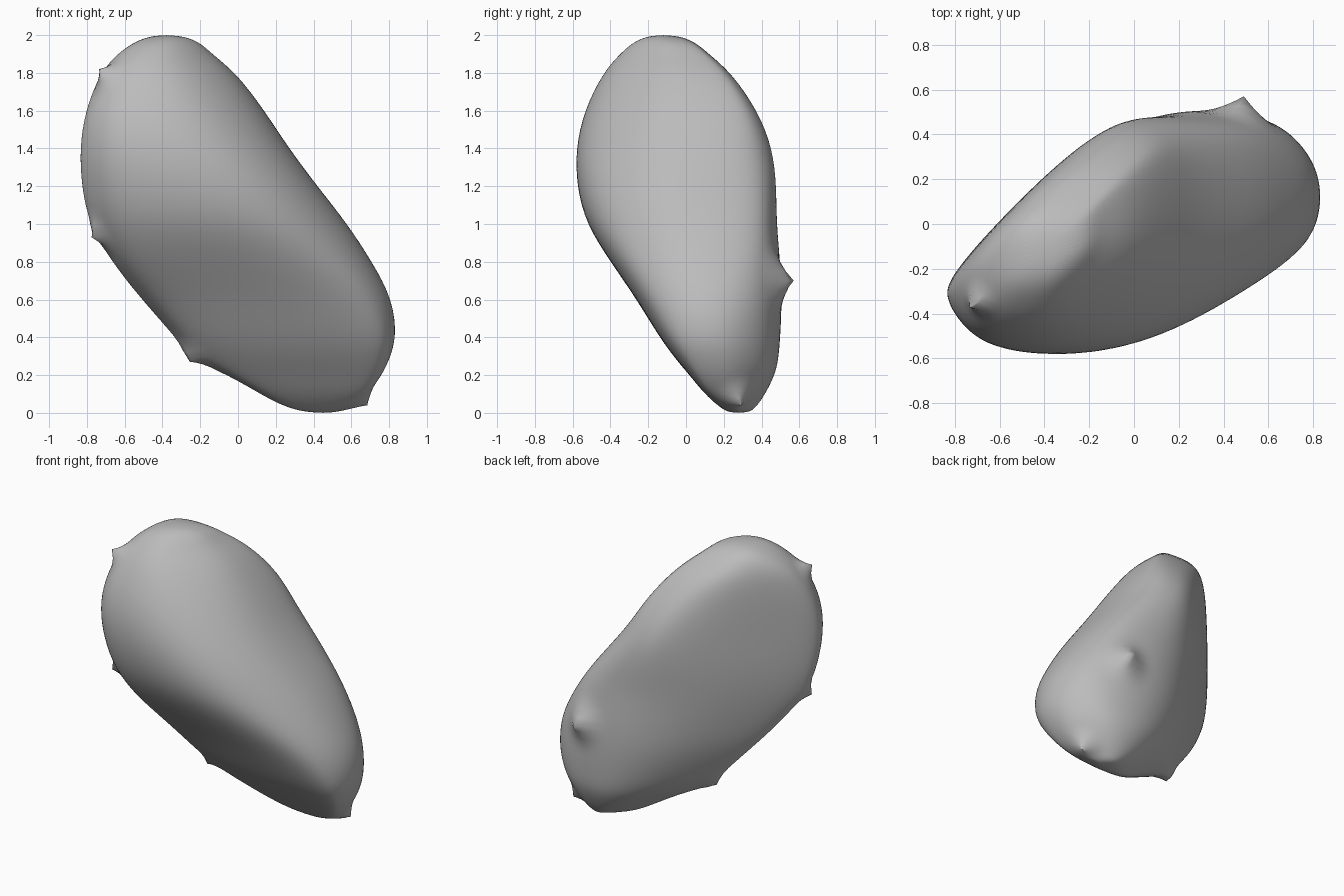
import bpy
import bmesh
from math import sin, cos, pi, sqrt
from mathutils import Vector

cube = bpy.data.objects.get("Cube")
if cube:
    bpy.data.objects.remove(cube, do_unlink=True)

# Horizontal slices: height, then the outer limit of
# x, x+y, y, y-x, -x, -x-y, -y and x-y
SLICES = [
    (0.0, .51, .8, .32, -.13, -.39, -.65, -.24, .23),
    (.03, .59, .85, .36, -.03, -.26, -.48, -.19, .36),
    (.1, .68, .94, .41, .09, -.13, -.29, -.11, .53),
    (.2, .75, 1.02, .46, .22, .04, -.05, -.03, .66),
    (.28, .79, 1.06, .48, .31, .23, .15, .04, .74),
    (.4, .83, 1.09, .49, .39, .32, .33, .13, .83),
    (.6, .81, 1.08, .5, .49, .5, .6, .25, .85),
    (.8, .7, 1.0, .49, .54, .66, .89, .39, .8),
    (1.0, .57, .88, .47, .58, .78, 1.08, .52, .72),
    (1.2, .41, .72, .47, .6, .82, 1.17, .57, .62),
    (1.4, .26, .55, .45, .6, .83, 1.21, .575, .48),
    (1.6, .13, .41, .37, .6, .8, 1.17, .53, .32),
    (1.8, -.02, .15, .23, .59, .72, 1.03, .43, .13),
    (1.9, -.15, -.07, .11, .55, .63, .88, .34, -.01),
    (1.97, -.22, -.23, .03, .48, .53, .74, .26, -.09),
    (2.0, -.33, -.43, -.07, .33, .43, .57, .17, -.19),
]
STEPS = 4
SWELL = .012  # makes up for the shrinkage of smoothing


def corners(limits):
    """Corners of the eight-sided outline that the limits enclose."""
    reach = [SWELL + (h / sqrt(2) if k % 2 else h) for k, h in enumerate(limits)]
    result = []
    for k in range(8):
        turn = k * pi / 4
        normal = Vector((cos(turn), sin(turn)))
        along = Vector((-sin(turn), cos(turn)))
        slide = (reach[(k + 1) % 8] - reach[k] * cos(pi / 4)) / sin(pi / 4)
        result.append(normal * reach[k] + along * slide)
    return result


def rounded(points):
    """Smooth closed curve touching the middle of every side."""
    curve = []
    for k, point in enumerate(points):
        start = (points[k - 1] + point) / 2
        end = (point + points[(k + 1) % len(points)]) / 2
        for step in range(STEPS):
            t = step / STEPS
            curve.append(start * (1 - t) ** 2 + point * 2 * t * (1 - t) + end * t * t)
    return curve


def pinch(mesh, tip, radius):
    """Draw the surface near the tip out into a small peak."""
    tip = Vector(tip)
    nearest = min(mesh.vertices, key=lambda v: (v.co - tip).length).co.copy()
    pull = tip - nearest
    for vertex in mesh.vertices:
        distance = (vertex.co - nearest).length
        if distance < radius:
            vertex.co += pull * (1 - distance / radius) ** 2


# Loft the body through the slices
bm = bmesh.new()
rings = []
for height, *limits in SLICES:
    rings.append([bm.verts.new((p.x, p.y, height)) for p in rounded(corners(limits))])
for low, high in zip(rings, rings[1:]):
    count = len(low)
    for i in range(count):
        j = (i + 1) % count
        bm.faces.new((low[i], low[j], high[j], high[i]))
bm.faces.new(list(reversed(rings[0])))
bm.faces.new(rings[-1])
mesh = bpy.data.meshes.new("stone_body")
bm.to_mesh(mesh)
bm.free()
body = bpy.data.objects.new("stone_body", mesh)
bpy.context.collection.objects.link(body)

# Smooth the body
bpy.context.view_layer.objects.active = body
body.select_set(True)
smooth = body.modifiers.new("smooth", "SUBSURF")
smooth.levels = smooth.render_levels = 2
bpy.ops.object.modifier_apply(modifier=smooth.name)

# Small puckered peaks
for tip, radius in [((-.735, -.37, 1.82), .12), ((-.775, -.31, .93), .12),
                    ((-.255, .02, .27), .14), ((.685, .29, .04), .14),
                    ((.49, .57, .7), .2)]:
    pinch(body.data, tip, radius)
bpy.ops.object.shade_smooth_by_angle(angle=pi / 3)

# Plain grey stone
stone = bpy.data.materials.new("stone_grey")
stone.use_nodes = True
grey = (.5, .5, .5, 1)
stone.diffuse_color = grey
stone.node_tree.nodes["Principled BSDF"].inputs["Base Color"].default_value = grey
body.data.materials.append(stone)
